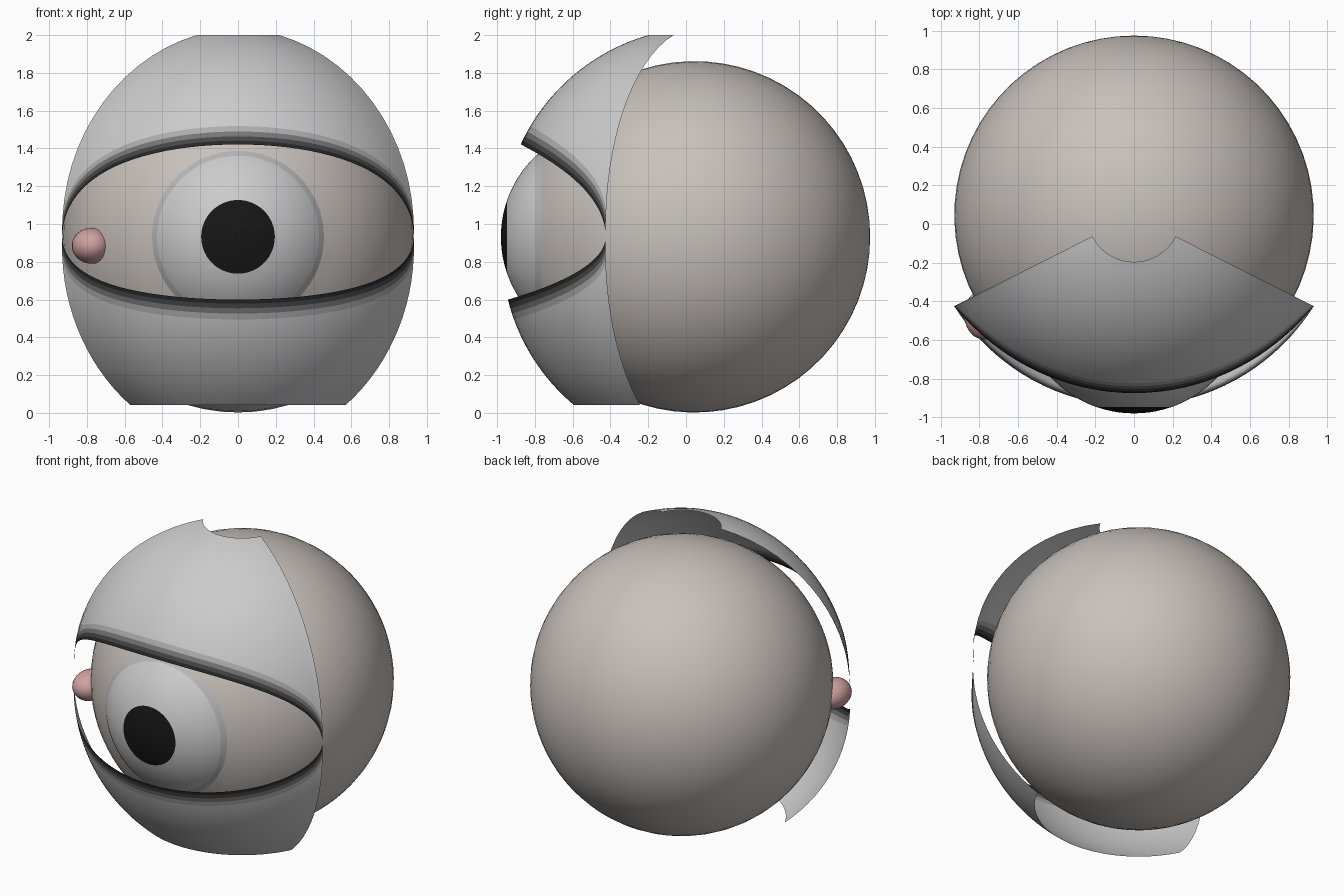
import bpy, random
from math import sin, cos, radians, sqrt, pi, asin
from mathutils import Vector

if "Cube" in bpy.data.objects:
    bpy.data.objects.remove(bpy.data.objects["Cube"])

random.seed(4)
C = Vector((0, 0.045, 0.932))   # eyeball centre
R = 0.93                        # eyeball radius
SEG = 64


def material(name, rgb):
    m = bpy.data.materials.new(name)
    m.diffuse_color = (*rgb, 1)
    m.use_nodes = True
    m.node_tree.nodes["Principled BSDF"].inputs["Base Color"].default_value = m.diffuse_color
    return m


def make(name, verts, faces, mats=(), index=None):
    me = bpy.data.meshes.new(name)
    me.from_pydata(verts, [], faces)
    for m in mats:
        me.materials.append(m)
    for p in me.polygons:
        p.use_smooth = True
        if index:
            p.material_index = index[p.index]
    ob = bpy.data.objects.new(name, me)
    bpy.context.collection.objects.link(ob)
    return ob


def lathe(name, profile, mats, pick):
    """Revolve (radius, y) points, listed front to back, about the y axis."""
    verts, rings, faces, idx = [], [], [], []
    for r, y in profile:
        n = 1 if r < 1e-5 else SEG
        rings.append([len(verts) + k for k in range(n)])
        verts += [(r * cos(2 * pi * k / SEG), y, C.z + r * sin(2 * pi * k / SEG)) for k in range(n)]
    for i, (a, b) in enumerate(zip(rings, rings[1:])):
        for k in range(SEG):
            k2 = (k + 1) % SEG
            f = [a[k % len(a)], b[k % len(b)], b[k2 % len(b)], a[k2 % len(a)]]
            faces.append(list(dict.fromkeys(f)))
            idx.append(pick(i, k))
    return make(name, verts, faces, mats, idx)


# Eyeball: sclera sphere with a bulging iris and pupil
IRIS, PUPIL, FRONT = 0.455, 0.195, -0.98
iris_y = C.y - sqrt(R * R - IRIS * IRIS)
sag = iris_y - FRONT
BR = (IRIS ** 2 + sag ** 2) / (2 * sag)


def bulge(r):
    return (r, FRONT + BR - sqrt(BR * BR - r * r))


white = material("sclera", (0.58, 0.535, 0.50))
black = material("pupil", (0.008, 0.008, 0.008))
shades = [material(f"iris_{i}", (v, v, v)) for i, v in enumerate((0.62, 0.70, 0.78, 0.48))]
a0 = asin(IRIS / R)
angles = [a0 + (pi - a0) * i / 28 for i in range(29)]
lathe("sclera", [(R * sin(a) if a < pi else 0, C.y - R * cos(a)) for a in angles],
      [white], lambda i, k: 0)
streak = [random.randrange(3) for _ in range(SEG)]
lathe("iris", [bulge(PUPIL + (IRIS - PUPIL) * i / 10) for i in range(11)],
      shades, lambda i, k: 3 if i == 9 else streak[k])
lathe("pupil", [bulge(PUPIL * i / 5) for i in range(6)], [black], lambda i, k: 0)

# Eyelids: thin shell patches with an elliptical opening and darkened rim
rim = [material(f"lid_rim_{i}", (v, v, v)) for i, v in enumerate((0.02, 0.06, 0.18, 0.42))]
skin = material("lid_skin", (0.8, 0.8, 0.8))
HALF, R_RIM, R_OUT = 63.2, 1.042, 1.096


def eyelid(name, rim_el, end_el):
    cols, s = 48, (1 if end_el > 0 else -1)
    offsets = [0, 1.2, 2.6, 4.2, 6]
    rows = len(offsets) + 14
    verts, faces, idx = [], [], []
    for c in range(cols + 1):
        u = -cos(pi * c / cols)            # columns crowd toward the corners
        az = radians(HALF * u)
        e0 = rim_el * sqrt(max(0, 1 - u * u))
        for j in range(rows):
            if j < len(offsets):
                el = e0 + s * offsets[j]
            else:
                start = e0 + s * offsets[-1]
                el = start + (end_el - start) * (j - 4) / 14
            rad = R_RIM + (R_OUT - R_RIM) * (el - e0) / (end_el - e0)
            e = radians(el)
            verts.append(C + rad * Vector((cos(e) * sin(az), -cos(e) * cos(az), sin(e))))
    for c in range(cols):
        for j in range(rows - 1):
            a, b = c * rows + j, (c + 1) * rows + j
            f = [a, b, b + 1, a + 1]
            faces.append(f if s > 0 else f[::-1])
            idx.append(min(j, 4))
    make(name, verts, faces, rim + [skin], idx)


eyelid("upper_eyelid", 28.0, 77.3)
eyelid("lower_eyelid", -18.6, -54.4)

# Pink tear duct at the inner corner
bpy.ops.mesh.primitive_uv_sphere_add(segments=24, ring_count=16, location=(-0.775, -0.468, 0.885))
duct = bpy.context.object
duct.name = "tear_duct"
duct.scale = (0.105, 0.13, 0.095)
bpy.ops.object.shade_smooth()
duct.data.materials.append(material("duct_pink", (0.62, 0.36, 0.35)))
